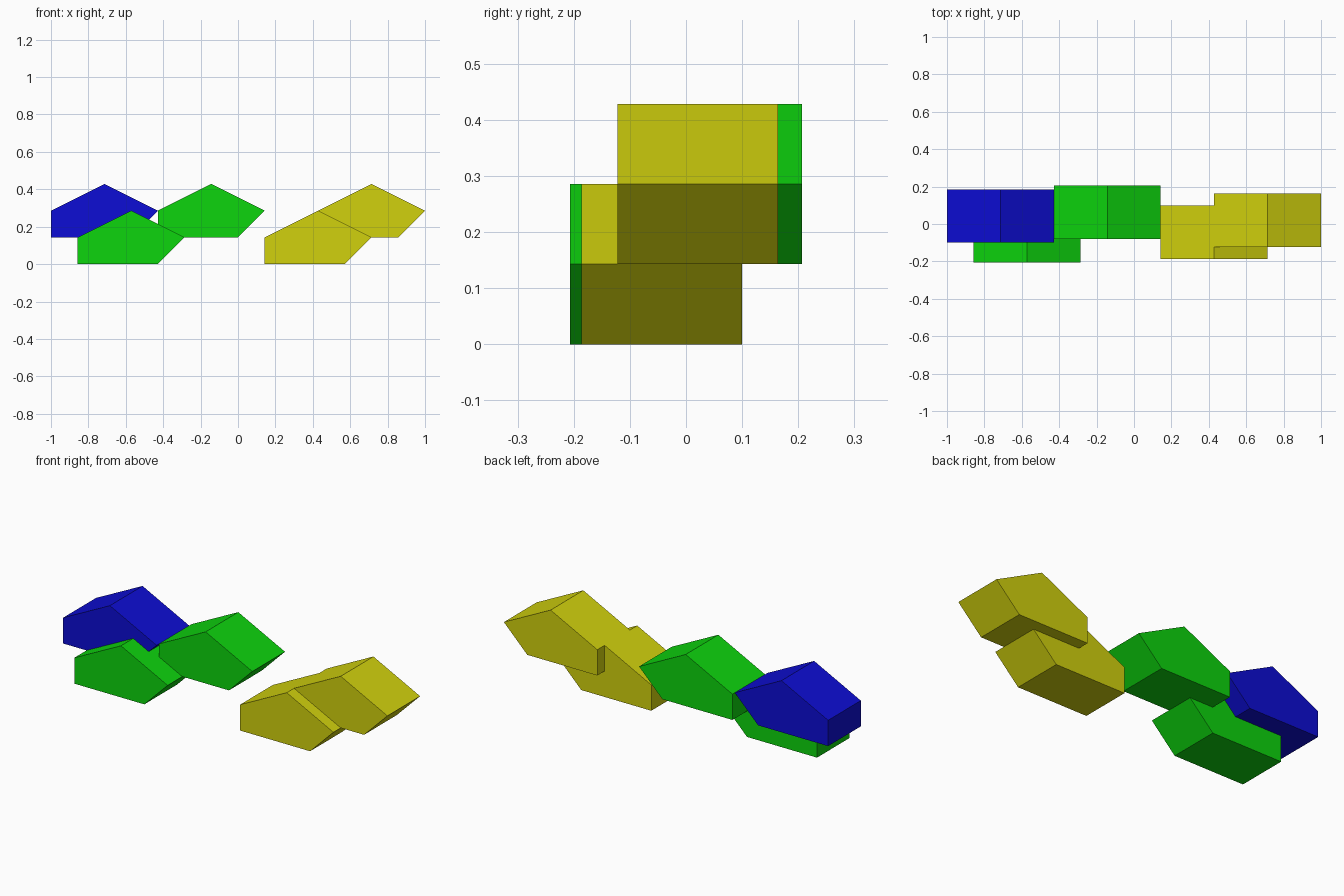
import bpy
import bmesh

if "Cube" in bpy.data.objects:
    bpy.data.objects.remove(bpy.data.objects["Cube"])

U = 1 / 7  # base module
DEPTH = 2 * U
# Side profile of one block: flat base, undercut right side, ridged top
PROFILE = [(0, 0), (3 * U, 0), (4 * U, U), (2 * U, 2 * U), (0, U)]


def make_material(name, rgb):
    mat = bpy.data.materials.new(name)
    mat.diffuse_color = (*rgb, 1)
    mat.use_nodes = True
    mat.node_tree.nodes["Principled BSDF"].inputs["Base Color"].default_value = mat.diffuse_color
    return mat


blue = make_material("blue", (0.004, 0.004, 0.66))
green = make_material("green", (0.004, 0.66, 0.004))
yellow = make_material("yellow", (0.64, 0.64, 0.004))


def block(name, x, y, z, mat):
    """Extrude the profile backwards from its left front bottom corner."""
    bm = bmesh.new()
    face = bm.faces.new([bm.verts.new((x + px, y, z + pz)) for px, pz in PROFILE])
    ext = bmesh.ops.extrude_face_region(bm, geom=[face])
    back = [v for v in ext["geom"] if isinstance(v, bmesh.types.BMVert)]
    bmesh.ops.translate(bm, verts=back, vec=(0, DEPTH, 0))
    bmesh.ops.recalc_face_normals(bm, faces=bm.faces)
    mesh = bpy.data.meshes.new(name)
    bm.to_mesh(mesh)
    bm.free()
    mesh.materials.append(mat)
    obj = bpy.data.objects.new(name, mesh)
    bpy.context.collection.objects.link(obj)


# Lower row
block("lower_green_block", -6 * U, -0.207, 0, green)
block("lower_yellow_block", U, -0.186, 0, yellow)
# Upper row
block("upper_blue_block", -7 * U, -0.1, U, blue)
block("upper_green_block", -3 * U, -0.079, U, green)
block("upper_yellow_block", 3 * U, -0.122, U, yellow)
